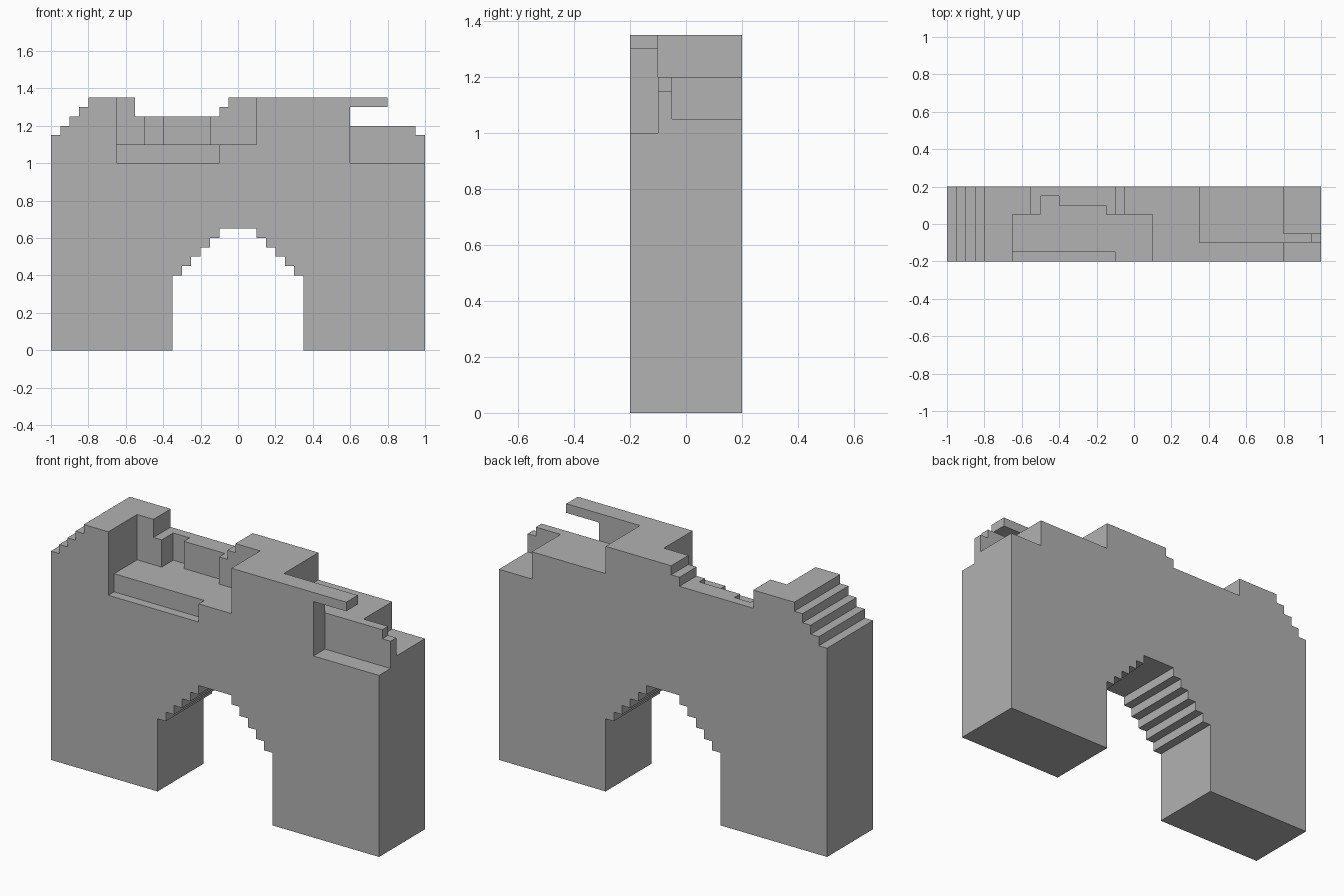
import bpy, bmesh
from mathutils import Vector

cube = bpy.data.objects.get("Cube")
if cube:
    bpy.data.objects.remove(cube, do_unlink=True)

STEP = 0.05

stone = bpy.data.materials.new("grey stone")
stone.use_nodes = True
GREY = (0.445, 0.445, 0.445, 1)
stone.diffuse_color = GREY
stone.node_tree.nodes["Principled BSDF"].inputs["Base Color"].default_value = GREY


def prism(name, outline, axis, low, high):
    """Extrude a flat outline along y (outline in x, z) or z (outline in x, y)."""
    bm = bmesh.new()
    place = (lambda a, b: (a, low, b)) if axis == "y" else (lambda a, b: (a, b, low))
    face = bm.faces.new([bm.verts.new(place(a, b)) for a, b in outline])
    grown = bmesh.ops.extrude_face_region(bm, geom=[face])["geom"]
    shift = Vector((0, high - low, 0)) if axis == "y" else Vector((0, 0, high - low))
    bmesh.ops.translate(bm, vec=shift, verts=[v for v in grown if isinstance(v, bmesh.types.BMVert)])
    bmesh.ops.recalc_face_normals(bm, faces=bm.faces)
    mesh = bpy.data.meshes.new(name)
    bm.to_mesh(mesh)
    bm.free()
    mesh.materials.append(stone)
    obj = bpy.data.objects.new(name, mesh)
    bpy.context.collection.objects.link(obj)
    return obj


def rect(x0, x1, y0, y1):
    return [(x0, y0), (x1, y0), (x1, y1), (x0, y1)]


def stairs(x, z, count, dx, dz):
    """Corner points of a stair: each step rises by dz, then runs by dx."""
    points = [(x, z)]
    for _ in range(count):
        x += dx
        points.append((x, z))
        z += dz
        points.append((x, z))
    return points


# Stepped arch opening, left half mirrored to the right
arch_left = [(-0.35, 0)] + stairs(-0.35, 0.4, 5, STEP, STEP)
arch = arch_left + [(-x, z) for x, z in reversed(arch_left)]

# Ruined skyline, from the left edge to the right edge
skyline = stairs(-1, 1.15, 4, STEP, STEP)
skyline += [(-0.55, 1.35), (-0.55, 1.25)] + stairs(-0.15, 1.25, 2, STEP, STEP)[1:]
skyline += [(0.8, 1.35), (0.8, 1.3), (0.6, 1.3), (0.6, 1.2)]
skyline += [(0.95, 1.2), (0.95, 1.15), (1, 1.15)]

outline = [(-1, 0)] + skyline + [(1, 0)] + arch[::-1]
gateway = prism("arched_gateway", outline, "y", -0.2, 0.2)

# Recesses: broken gallery, its front ledge, sunken roof, front niche, rear corner
gallery = [(-0.65, -0.3), (0.1, -0.3), (0.1, 0.05), (-0.15, 0.05), (-0.15, 0.1),
           (-0.4, 0.1), (-0.4, 0.15), (-0.5, 0.15), (-0.5, 0.05), (-0.65, 0.05)]
recesses = [
    ("gallery_cutter", gallery, 1.1, 1.5),
    ("ledge_cutter", rect(-0.65, -0.1, -0.3, -0.15), 1.0, 1.2),
    ("roof_cutter", rect(0.35, 1.2, -0.1, 0.3), 1.2, 1.5),
    ("niche_cutter", rect(0.6, 1.2, -0.3, -0.1), 1.0, 1.25),
    ("corner_cutter", rect(0.8, 1.2, -0.05, 0.3), 1.05, 1.4),
]
bpy.context.view_layer.objects.active = gateway
for name, plan, low, high in recesses:
    cutter = prism(name, plan, "z", low, high)
    cutter.hide_render = True
    cut = gateway.modifiers.new(name, "BOOLEAN")
    cut.operation = "DIFFERENCE"
    cut.solver = "EXACT"
    cut.object = cutter
    bpy.ops.object.modifier_apply(modifier=cut.name)
    bpy.data.objects.remove(cutter, do_unlink=True)
